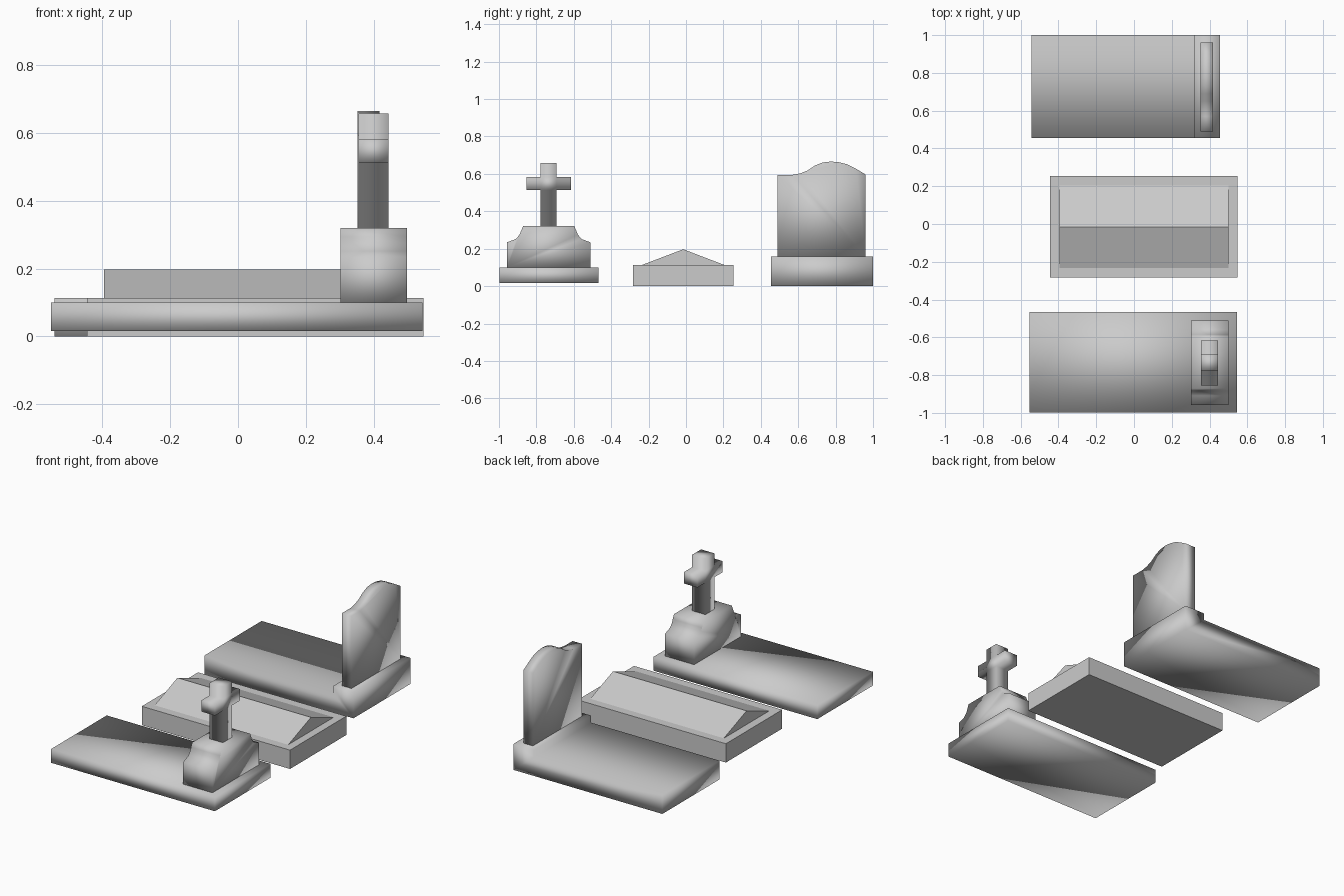
import bpy, bmesh

if "Cube" in bpy.data.objects:
    bpy.data.objects.remove(bpy.data.objects["Cube"])


def prism(name, profile, lo, hi, axis="X", smooth=True):
    """Extrude a 2D outline: (y, z) points along X, or (x, z) points along Y."""
    bm = bmesh.new()
    def place(a, b, t):
        return (t, a, b) if axis == "X" else (a, t, b)
    face = bm.faces.new([bm.verts.new(place(a, b, lo)) for a, b in profile])
    ext = bmesh.ops.extrude_face_region(bm, geom=[face])
    d = hi - lo
    moved = [v for v in ext["geom"] if isinstance(v, bmesh.types.BMVert)]
    bmesh.ops.translate(bm, verts=moved, vec=(d, 0, 0) if axis == "X" else (0, d, 0))
    bmesh.ops.recalc_face_normals(bm, faces=bm.faces)
    mesh = bpy.data.meshes.new(name)
    bm.to_mesh(mesh)
    bm.free()
    for p in mesh.polygons:
        p.use_smooth = smooth
    obj = bpy.data.objects.new(name, mesh)
    bpy.context.collection.objects.link(obj)
    return obj


def rect(a0, a1, b0, b1):
    return [(a0, b0), (a1, b0), (a1, b1), (a0, b1)]


def mirrored(half, centre):
    """Right-hand half outline (offset, z), bottom to top, mirrored about centre."""
    right = [(centre + o, z) for o, z in half]
    left = [(centre - o, z) for o, z in reversed(half)]
    return right + left


# Grave with cross: slab, plinth with concave shoulders, cross
prism("cross_grave_slab", rect(-0.998, -0.467, 0.016, 0.10), -0.552, 0.544)
plinth = [(0.223, 0.10), (0.223, 0.234), (0.175, 0.252), (0.156, 0.275),
          (0.148, 0.295), (0.137, 0.32)]
prism("cross_plinth", mirrored(plinth, -0.734), 0.303, 0.499)
cross = [(0.043, 0.32), (0.043, 0.513), (0.119, 0.513), (0.119, 0.583),
         (0.043, 0.583), (0.043, 0.658)]
prism("stone_cross", mirrored(cross, -0.735), 0.355, 0.444)

# Middle tomb: low box with a gabled lid
prism("tomb_box", rect(-0.284, 0.254, 0.0, 0.114), -0.445, 0.547, smooth=False)
prism("tomb_gabled_lid", [(-0.238, 0.112), (0.208, 0.112), (-0.015, 0.197)],
      -0.395, 0.499, smooth=False)

# Grave with headstone: stepped slab and upright stone with a curved crest
prism("headstone_grave_slab",
      [(-0.542, 0.0), (0.455, 0.0), (0.455, 0.157), (0.317, 0.157),
       (0.317, 0.114), (-0.542, 0.114)], 0.454, 1.0, axis="Y")
prism("headstone",
      [(0.489, 0.157), (0.96, 0.157), (0.96, 0.597), (0.91, 0.627), (0.865, 0.650),
       (0.82, 0.662), (0.775, 0.666), (0.73, 0.661), (0.69, 0.645), (0.65, 0.618),
       (0.61, 0.602), (0.57, 0.595), (0.489, 0.595)], 0.353, 0.417)
